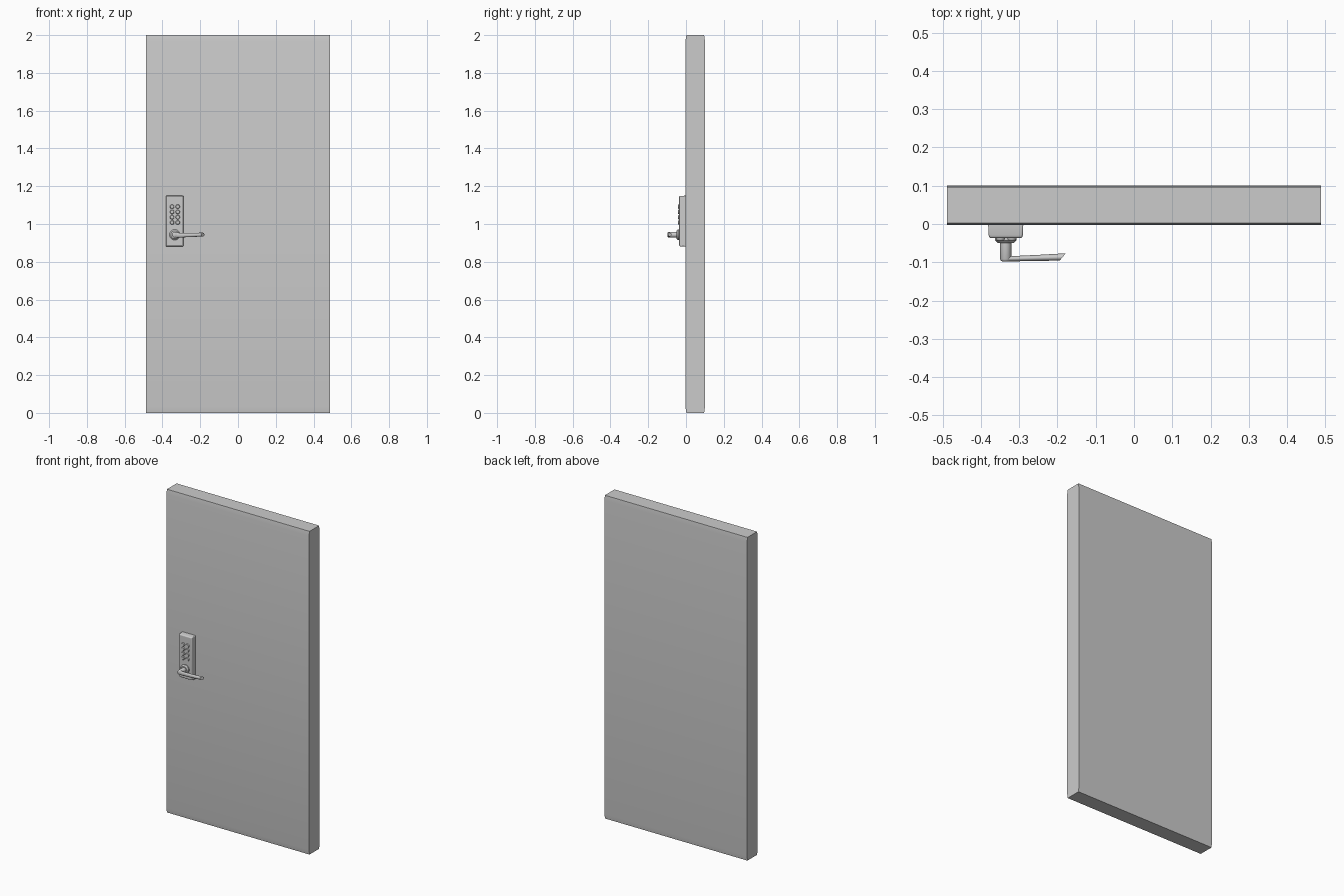
import bpy, bmesh, math
from mathutils import Matrix, Vector

if "Cube" in bpy.data.objects:
    bpy.data.objects.remove(bpy.data.objects["Cube"])


def finish(name, bm, bevel=0.0, segs=3, angle=35):
    bmesh.ops.recalc_face_normals(bm, faces=bm.faces)
    me = bpy.data.meshes.new(name)
    bm.to_mesh(me)
    bm.free()
    ob = bpy.data.objects.new(name, me)
    bpy.context.collection.objects.link(ob)
    if bevel:
        m = ob.modifiers.new("bevel", 'BEVEL')
        m.width, m.segments, m.limit_method = bevel, segs, 'ANGLE'
    bpy.ops.object.select_all(action='DESELECT')
    ob.select_set(True)
    bpy.context.view_layer.objects.active = ob
    bpy.ops.object.shade_smooth_by_angle(angle=math.radians(angle))
    return ob


def loft(name, rings, **kw):
    """Skin a list of equal-length closed rings and cap both ends."""
    bm = bmesh.new()
    vs = [[bm.verts.new(p) for p in r] for r in rings]
    n = len(vs[0])
    for a, b in zip(vs, vs[1:]):
        for i in range(n):
            bm.faces.new((a[i], a[(i + 1) % n], b[(i + 1) % n], b[i]))
    bm.faces.new(vs[0])
    bm.faces.new(vs[-1])
    return finish(name, bm, **kw)


def turned(name, x, z, steps, n=32):
    """Round part on an axis along y; steps are (y, radius)."""
    return loft(name, [[(x + r * math.cos(2 * math.pi * i / n), y,
                         z + r * math.sin(2 * math.pi * i / n)) for i in range(n)]
                       for y, r in steps])


# Door slab: side profile with faintly eased top and bottom edges
profile = [(0.002, 0), (-0.003, 0.03), (-0.003, 1.97), (0.002, 2),
           (0.096, 2), (0.1, 1.97), (0.1, 0.03), (0.096, 0)]
loft("door_slab", [[(x, y, z) for y, z in profile] for x in (-0.488, 0.488)])

# Lock plate, tapering slightly towards its front face
def plate_ring(y, inset):
    x0, x1, z0, z1 = -0.381 + inset, -0.289 - inset, 0.88 + inset, 1.15 - inset
    return [(x0, y, z0), (x1, y, z0), (x1, y, z1), (x0, y, z1)]

loft("lock_plate", [plate_ring(0.005, 0), plate_ring(-0.028, 0.001),
                    plate_ring(-0.037, 0.004)], bevel=0.004)

# Keypad buttons, two columns
for row in range(4):
    for col, x in enumerate((-0.349, -0.319)):
        turned(f"button_{row}_{col}", x, 1.008 + 0.028 * row,
               [(-0.03, 0.0115), (-0.039, 0.0115), (-0.043, 0.009)], n=20)

# Handle collar and spindle
turned("handle_collar", -0.335, 0.943,
       [(-0.03, 0.028), (-0.043, 0.028), (-0.046, 0.024), (-0.05, 0.021), (-0.05, 0.015)])
turned("handle_spindle", -0.335, 0.943,
       [(-0.045, 0.0145), (-0.092, 0.0145), (-0.096, 0.0125), (-0.098, 0.009)])

# Lever: oval section tapering to a slanted tip
def lever_ring(x, yc, ry, zc, rz, slant, n=24):
    pts = []
    for i in range(n):
        c, s = math.cos(2 * math.pi * i / n), math.sin(2 * math.pi * i / n)
        pts.append((x + slant * c, yc + ry * c, zc + rz * s))
    return pts

loft("lever", [lever_ring(-0.338, -0.091, 0.007, 0.942, 0.014, 0),
               lever_ring(-0.31, -0.0905, 0.007, 0.941, 0.0125, 0),
               lever_ring(-0.25, -0.0885, 0.008, 0.942, 0.011, 0.002),
               lever_ring(-0.186, -0.086, 0.0095, 0.944, 0.010, 0.008)])
